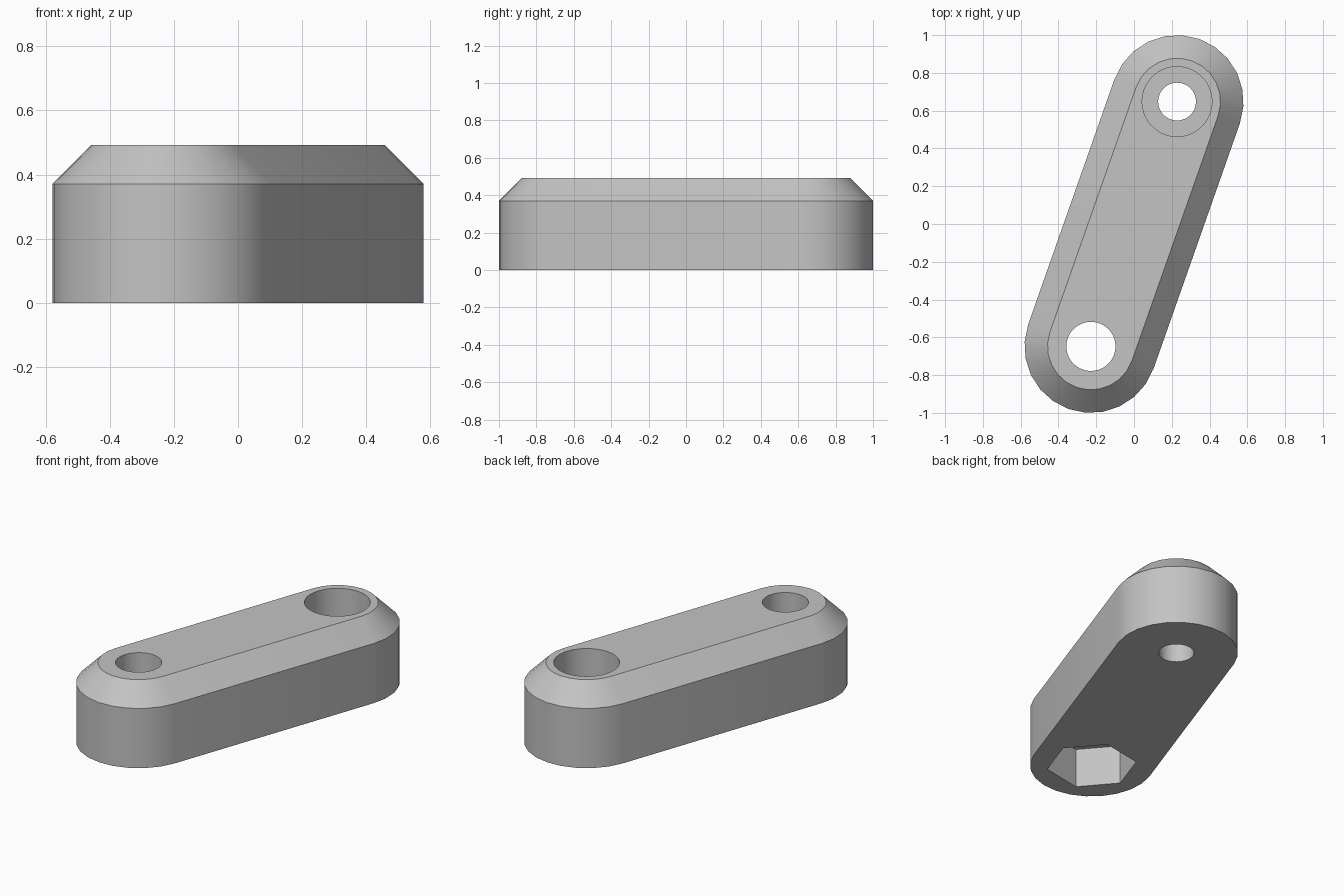
import bpy, bmesh, math
from mathutils import Vector

cube = bpy.data.objects.get("Cube")
if cube:
    bpy.data.objects.remove(cube, do_unlink=True)

END = Vector((0.228, 0.648))          # centre of the rear rounded end
AXIS = math.atan2(END.y, END.x)       # direction of the bar
HEIGHT, SHOULDER, POCKET = 0.492, 0.37, 0.245

grey = bpy.data.materials.new("light grey")
grey.use_nodes = True
colour = (0.55, 0.55, 0.55, 1)
grey.diffuse_color = colour
grey.node_tree.nodes["Principled BSDF"].inputs["Base Color"].default_value = colour


def arc(centre, radius, start, sweep, steps):
    return [centre + radius * Vector((math.cos(start + sweep * i / steps),
                                      math.sin(start + sweep * i / steps)))
            for i in range(steps + 1)]


def slot(radius):
    """Outline of a bar with two round ends."""
    half = math.pi / 2
    return (arc(END, radius, AXIS - half, math.pi, 12)
            + arc(-END, radius, AXIS + half, math.pi, 12))


def loft(name, layers):
    """Closed solid through (outline, height) layers."""
    bm = bmesh.new()
    rings = [[bm.verts.new((p.x, p.y, z)) for p in outline] for outline, z in layers]
    for low, high in zip(rings, rings[1:]):
        for i in range(len(low)):
            j = (i + 1) % len(low)
            bm.faces.new((low[i], low[j], high[j], high[i]))
    bm.faces.new(rings[0][::-1])
    bm.faces.new(rings[-1])
    mesh = bpy.data.meshes.new(name)
    bm.to_mesh(mesh)
    bm.free()
    mesh.materials.append(grey)
    obj = bpy.data.objects.new(name, mesh)
    bpy.context.collection.objects.link(obj)
    return obj


def bore(body, centre, radius, bottom, top, sides=48):
    """Cut a round or many-sided hole."""
    outline = arc(centre, radius, AXIS, math.tau, sides)[:-1]
    cutter = loft("cutter", [(outline, bottom), (outline, top)])
    cutter.hide_render = True
    mod = body.modifiers.new("bore", "BOOLEAN")
    mod.operation, mod.solver, mod.object = "DIFFERENCE", "EXACT", cutter
    bpy.context.view_layer.objects.active = body
    bpy.ops.object.modifier_apply(modifier=mod.name)
    bpy.data.objects.remove(cutter, do_unlink=True)


# Bar with a chamfered top edge
bar = loft("lever_bar", [(slot(0.352), 0), (slot(0.352), SHOULDER), (slot(0.23), HEIGHT)])

# Rear end: through hole with a round counterbore from above
bore(bar, END, 0.1, -0.1, HEIGHT + 0.1)
bore(bar, END, 0.185, HEIGHT - POCKET, HEIGHT + 0.1)

# Front end: through hole with a hexagonal pocket from below
bore(bar, -END, 0.13, -0.1, HEIGHT + 0.1)
bore(bar, -END, 0.257, -0.1, POCKET, sides=6)

# Smooth rounds, sharp edges
bpy.ops.object.select_all(action="DESELECT")
bar.select_set(True)
bpy.context.view_layer.objects.active = bar
bpy.ops.object.shade_smooth_by_angle(angle=math.radians(30))
